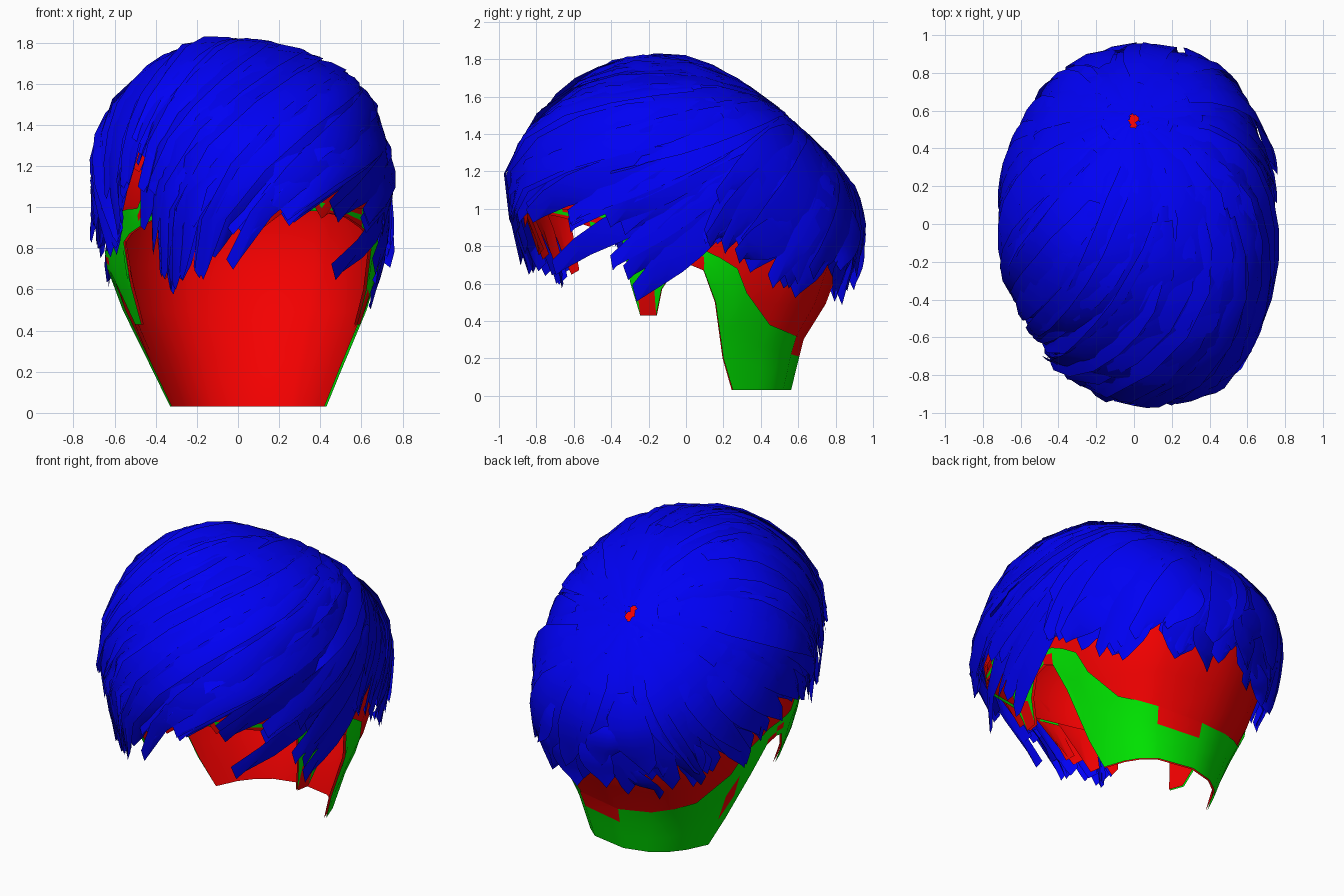
import bpy, math, random
from mathutils import Vector
from mathutils.bvhtree import BVHTree

if "Cube" in bpy.data.objects:
    bpy.data.objects.remove(bpy.data.objects["Cube"])

random.seed(7)


def material(name, col):
    m = bpy.data.materials.new(name)
    m.diffuse_color = (*col, 1)
    m.use_nodes = True
    m.node_tree.nodes["Principled BSDF"].inputs["Base Color"].default_value = m.diffuse_color
    return m


BLUE = material("strand_blue", (0, 0, 0.9))
RED = material("scalp_red", (0.9, 0, 0))
GREEN = material("hairline_green", (0, 0.8, 0))


def lerp_table(tab, v):
    if v <= tab[0][0]:
        return tab[0][1:]
    for a, b in zip(tab, tab[1:]):
        if v <= b[0]:
            t = (v - a[0]) / (b[0] - a[0])
            return [p + (q - p) * t for p, q in zip(a[1:], b[1:])]
    return tab[-1][1:]


# Head slices: z, half width, front y, back y
SLICES = [(0.03, .42, -.50, .59), (.3, .53, -.65, .66), (.5, .62, -.78, .81),
          (.7, .68, -.84, .89), (.9, .70, -.90, .93), (1.1, .71, -.95, .89),
          (1.3, .68, -.91, .75), (1.5, .59, -.77, .54), (1.68, .42, -.54, .29),
          (1.77, .27, -.37, .10), (1.81, 0.0, -.12, -.12)]
# Lower rim of the scalp and top of the green hairline, by sin(angle)
RIM = [(-1, 1.0, 1.04), (-.75, .95, 1.0), (-.5, .87, .99), (-.42, .83, .98), (-.4, .6, .98),
       (-.36, .43, .95), (-.24, .43, .85), (-.19, .57, .79), (-.1, .68, .79), (0, .7, .79),
       (.09, .67, .78), (.19, .5, .74), (.31, .2, .68), (.4, .03, .55), (.65, .03, .38), (1, .03, .3)]


def head_point(ang, z, k):
    hx, f, b = lerp_table(SLICES, z)
    c, s = math.cos(ang), math.sin(ang)
    # fuller on the upper right, cut away at the front left
    bulge = max(0, 1 - abs(z - 1.6) / .25)
    x = hx * (abs(c) ** .65 * (1.04 + .13 * bulge) if c > 0 else c)
    x += .1 * max(0, -s) * max(0, -c) * min(1, hx * 2) + .04 * max(0, 1 - z)
    y = (f + b) / 2 + (b - f) / 2 * s
    return Vector((x * k, y * k, 1 + (z - 1) * k if z > 1 else z))


def make_mesh(name, verts, faces, mats):
    me = bpy.data.meshes.new(name)
    me.from_pydata([tuple(v) for v in verts], [], faces)
    for m in mats:
        me.materials.append(m)
    ob = bpy.data.objects.new(name, me)
    bpy.context.collection.objects.link(ob)
    me.shade_smooth()
    return ob


def shell(angles, rows, z_at, k):
    verts = [head_point(a, z_at(a, r / rows), k) for a in angles for r in range(rows + 1)]
    n, w = len(angles), rows + 1
    faces = [(i * w + r, (i + 1) % n * w + r, (i + 1) % n * w + r + 1, i * w + r + 1)
             for i in range(n) for r in range(rows)]
    return verts, faces


# Columns sit on the rim's corner points, mirrored left and right
right = [math.asin(r[0]) for r in RIM]
right += [math.asin(v) for v in (-.9, -.6, .8, .92)]
angles = sorted(right) + sorted(math.pi - a for a in right if abs(abs(a) - math.pi / 2) > .01)


def full_z(a, t):
    low = lerp_table(RIM, math.sin(a))[0]
    return low + (1.81 - low) * math.sin(t * math.pi / 2)


def band_z(a, t):
    s = math.sin(a)
    low, top = lerp_table(RIM, s)
    if math.cos(a) < 0 and -.92 < s < -.7:
        top = 1.28
    return low + (top - low) * t


# Red scalp cap
v, f = shell(angles, 12, full_z, .93)
make_mesh("scalp_cap", v, f, [RED])

# Green hairline band with a few red patches
v, f = shell(angles, 3, band_z, .952)
band = make_mesh("hairline_band", v, f, [GREEN, RED])
for p in band.data.polygons:
    if random.random() < .08:
        p.material_index = 1

# Guide surface for the strands (never linked to the scene)
ring = [math.tau * i / 40 for i in range(40)]
gv, gf = shell(ring, 24, lambda a, t: .03 + 1.78 * math.sin(t * math.pi / 2), 1.0)
guide = BVHTree.FromPolygons(gv, gf)
CENTRE = Vector((0, 0, 1.0))
POLE = Vector((0, .58, .5)).normalized()
U = Vector((1, 0, 0))
V = POLE.cross(U)

# Length of the hair: compass angle (0 = +x, 90 = back), lowest z
LENGTH = [(0, .95), (18, .8), (32, .62), (60, .55), (90, .6), (120, .55), (150, .65), (170, .9),
          (185, .95), (200, .93), (212, .82), (218, .95), (222, 1.15), (238, 1.28), (242, .66),
          (255, .70), (270, .85), (283, .92), (300, .95), (320, .96), (328, 1.05), (337, .78),
          (345, .7), (354, .95), (360, .95)]


def scalp_at(theta, phi):
    d = POLE * math.cos(theta) + (U * math.cos(phi) + V * math.sin(phi)) * math.sin(theta)
    hit = guide.ray_cast(CENTRE, d)[0]
    return hit if hit else CENTRE + d


def swirl(theta, phi):
    return phi - (.13 * theta ** 2 + .05 * theta ** 3) * max(0, -math.sin(phi - .25))


def lowest(p):
    return lerp_table(LENGTH, math.degrees(math.atan2(p.y, p.x)) % 360)[0]


def strand(verts, faces, phi, start, width, lift, extra, tilt, steps=7):
    end = start + .2
    while end < 2.75:
        p = scalp_at(end, swirl(end, phi))
        if p.z < lowest(p) + extra:
            break
        end += .03
    tilt = random.uniform(-tilt, tilt)
    bend = random.uniform(-.12, .12)
    base = len(verts)
    for i in range(steps + 1):
        t = i / steps
        th = start + (end - start) * t
        w = width * min(1, .3 + 2.2 * t) * (1 - .6 * max(0, (t - .65) / .35))
        half = min(w / (2 * .8 * max(.08, math.sin(th))), .5)
        for side in (-1, 0, 1):
            p = scalp_at(th, swirl(th, phi) + side * half + bend * t * t)
            k = 1 + lift * min(1, .25 + 1.5 * t) + side * tilt * min(1, 3 * t) + (.008 if side == 0 else 0)
            q = CENTRE + (p - CENTRE) * k
            if side == 0 and i == steps:
                q.z -= .05
            verts.append(q)
    for i in range(steps):
        for j in (0, 1):
            a = base + i * 3 + j
            faces.append((a, a + 1, a + 4, a + 3))


def hair_layer(name, count, start, width, lift, mat, arc=(0, math.tau), extra=(0, .12), tilt=.02):
    verts, faces = [], []
    for i in range(count):
        phi = arc[0] + (arc[1] - arc[0]) * (i + random.uniform(0, 1)) / count
        strand(verts, faces, phi, random.uniform(*start), random.uniform(*width),
               random.uniform(*lift), random.uniform(*extra), tilt)
    make_mesh(name, verts, faces, [mat])


# Blue strands, layered from the crown whorl outwards
hair_layer("under_strands", 36, (.03, .12), (.22, .3), (-.03, -.005), BLUE, tilt=.01)
hair_layer("crown_strands", 32, (.08, .3), (.16, .24), (-.01, .02), BLUE)
hair_layer("outer_strands", 30, (.3, .8), (.14, .24), (.005, .035), BLUE, extra=(0, .25), tilt=.035)
hair_layer("side_strands", 26, (.7, 1.1), (.12, .22), (.0, .045), BLUE, extra=(-.03, .12), tilt=.035)

# Lock hanging in front of the right ear
hair_layer("ear_lock", 4, (.9, 1.1), (.16, .22), (-.02, .01), BLUE, (0, .2), (-.3, -.18))

# Swept fringe: extra blue locks with a red backing
FRINGE = (-math.radians(95), math.radians(0))
hair_layer("fringe_strands", 20, (.8, 1.3), (.14, .24), (-.01, .04), BLUE, FRINGE, (-.05, .06), .03)
hair_layer("fringe_backing", 14, (1.0, 1.2), (.22, .3), (-.06, -.045), RED, FRINGE, (.03, .08), .01)
